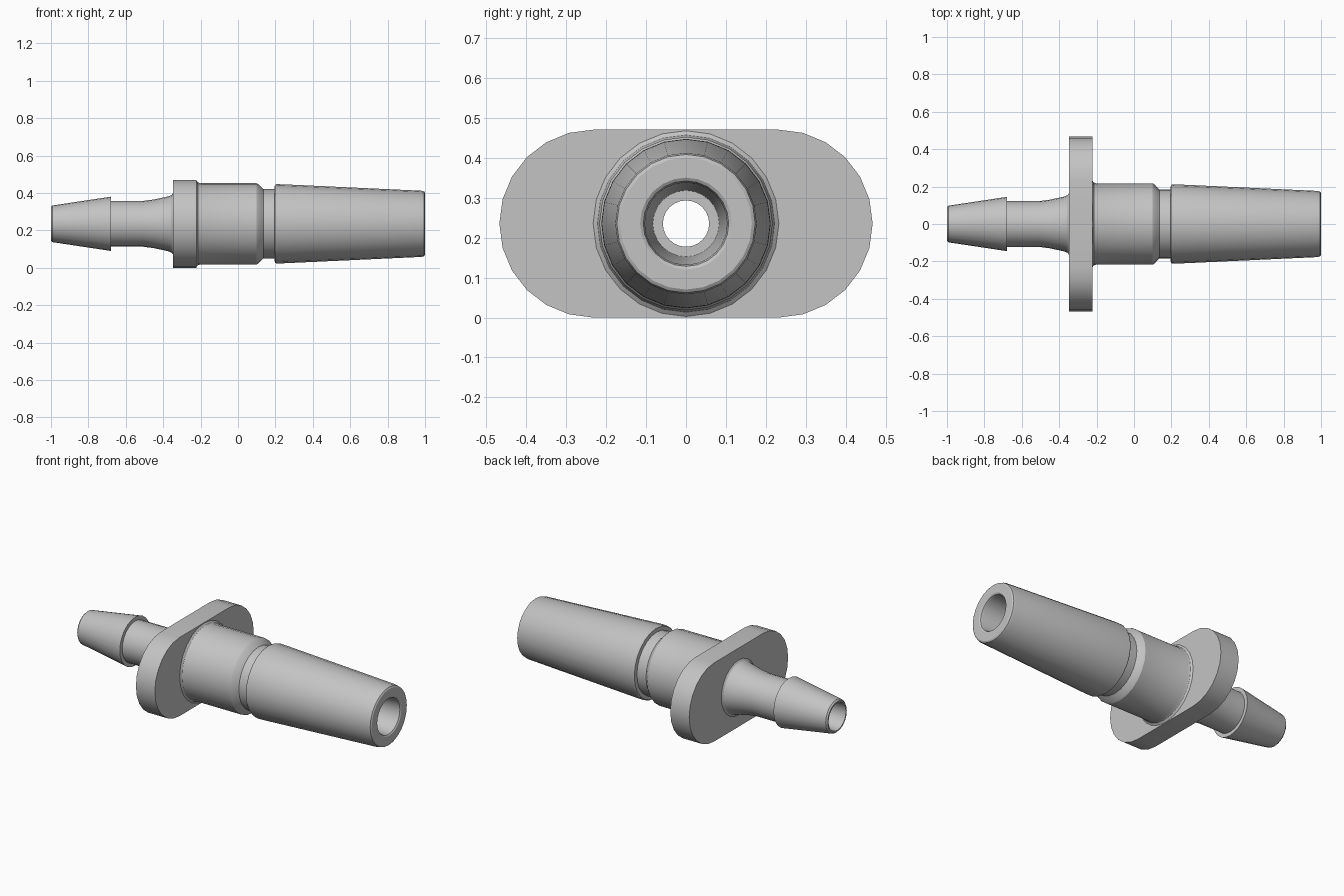
import bpy, bmesh, math

if "Cube" in bpy.data.objects:
    bpy.data.objects.remove(bpy.data.objects["Cube"])

AXIS_Z = 0.235
SEGMENTS = 24

plastic = bpy.data.materials.new("light grey plastic")
plastic.use_nodes = True
grey = (0.55, 0.55, 0.55, 1)
plastic.diffuse_color = grey
plastic.node_tree.nodes["Principled BSDF"].inputs["Base Color"].default_value = grey


def loft(name, sections, angle=30):
    """Close a loop of (x, radius, side offset) sections around the long axis.
    The offset pulls both half circles apart into a stadium shape."""
    half = SEGMENTS // 2
    steps = [(k, 1) for k in range(half + 1)] + [(k, -1) for k in range(half, SEGMENTS + 1)]
    bm = bmesh.new()
    rings = []
    for x, r, offset in sections:
        ring = []
        for k, side in steps:
            a = 2 * math.pi * k / SEGMENTS
            ring.append(bm.verts.new((x, r * math.sin(a) + side * offset,
                                      AXIS_Z + r * math.cos(a))))
        rings.append(ring)
    for i, ring in enumerate(rings):
        other = rings[(i + 1) % len(rings)]
        for j in range(len(ring)):
            n = (j + 1) % len(ring)
            bm.faces.new((ring[j], ring[n], other[n], other[j]))
    bmesh.ops.remove_doubles(bm, verts=bm.verts, dist=0.0001)
    bmesh.ops.recalc_face_normals(bm, faces=bm.faces)
    mesh = bpy.data.meshes.new(name)
    bm.to_mesh(mesh)
    bm.free()
    mesh.materials.append(plastic)
    obj = bpy.data.objects.new(name, mesh)
    bpy.context.collection.objects.link(obj)
    bpy.ops.object.select_all(action="DESELECT")
    obj.select_set(True)
    bpy.context.view_layer.objects.active = obj
    bpy.ops.object.shade_smooth_by_angle(angle=math.radians(angle))
    return obj


# Hose barb, waist, collar, groove and tapered plug
outer = [
    (-1, 0.09), (-0.992, 0.098), (-0.68, 0.145), (-0.68, 0.122),
    (-0.51, 0.122), (-0.45, 0.13), (-0.375, 0.146), (-0.355, 0.154), (-0.345, 0.168),
    (-0.225, 0.235), (-0.215, 0.222), (-0.2, 0.217), (0.1, 0.217), (0.11, 0.211),
    (0.135, 0.185), (0.195, 0.185), (0.197, 0.207), (0.205, 0.212), (0.245, 0.211),
    (0.98, 0.177), (0.995, 0.173), (1, 0.165),
]
# Bore from the plug mouth back through to the barb tip
bore = [
    (1, 0.115), (0.995, 0.107), (0.98, 0.103), (0.4, 0.083),
    (0.4, 0.058), (-0.7, 0.058), (-1, 0.082),
]
loft("fitting_body", [(x, r, 0) for x, r in outer + bore])

# Rounded grip flange
loft("grip_flange", [(-0.348, 0.14, 0), (-0.348, 0.235, 0.232),
                     (-0.223, 0.235, 0.232), (-0.223, 0.14, 0)])
